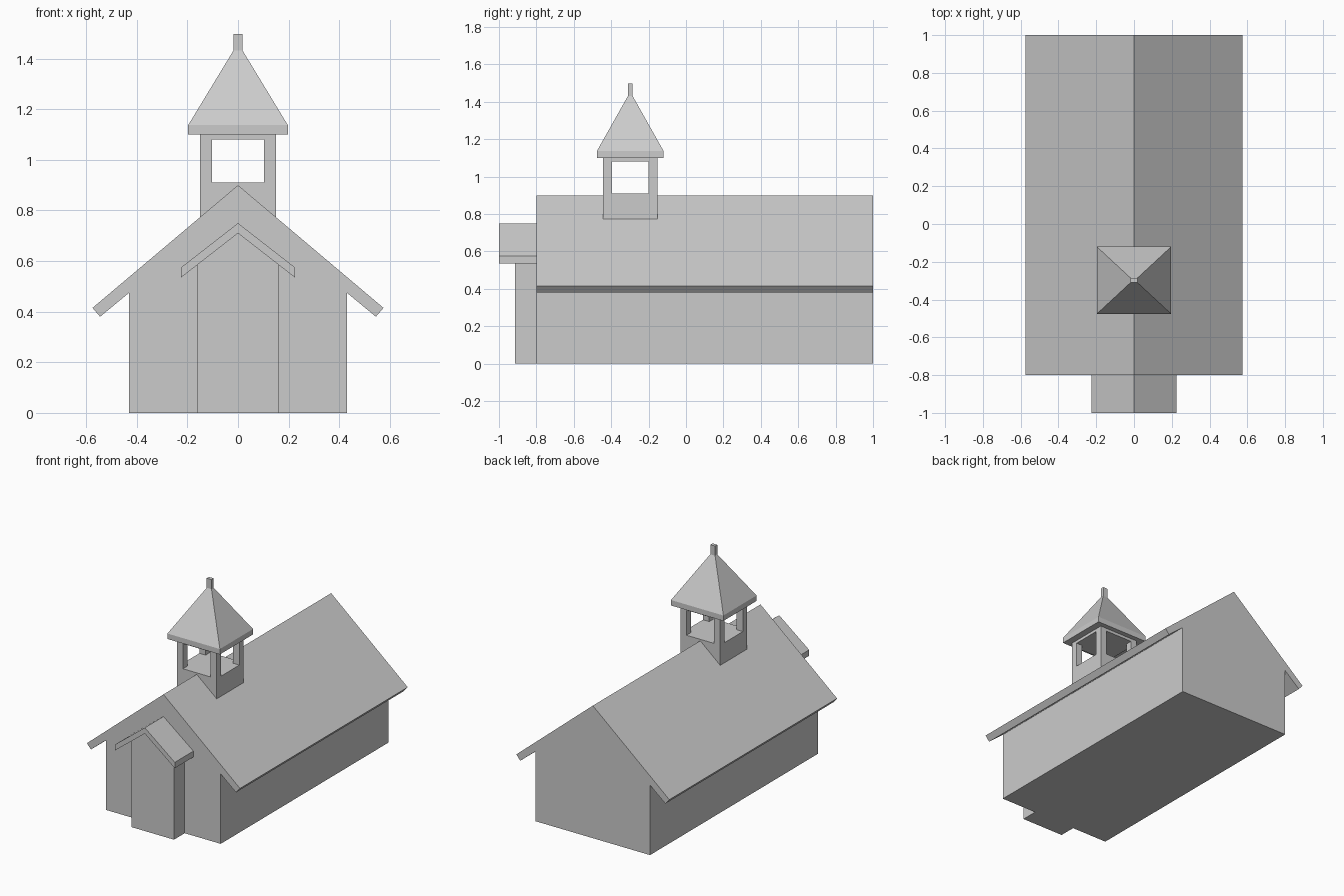
import bpy
import bmesh

default = bpy.data.objects.get("Cube")
if default:
    bpy.data.objects.remove(default, do_unlink=True)

GREY = (0.6, 0.6, 0.6, 1.0)
grey = bpy.data.materials.new("plain_grey")
grey.use_nodes = True
grey.diffuse_color = GREY
grey.node_tree.nodes["Principled BSDF"].inputs["Base Color"].default_value = GREY


def finish(name, bm):
    bmesh.ops.recalc_face_normals(bm, faces=bm.faces)
    mesh = bpy.data.meshes.new(name)
    bm.to_mesh(mesh)
    bm.free()
    mesh.materials.append(grey)
    obj = bpy.data.objects.new(name, mesh)
    bpy.context.collection.objects.link(obj)
    return obj


def gable(name, half, y0, y1):
    """Extrude a profile, mirrored about x = 0, along y."""
    outline = half + [(-x, z) for x, z in reversed(half) if x > 0]
    bm = bmesh.new()
    face = bm.faces.new([bm.verts.new((x, y0, z)) for x, z in outline])
    new = bmesh.ops.extrude_face_region(bm, geom=[face])["geom"]
    verts = [v for v in new if isinstance(v, bmesh.types.BMVert)]
    bmesh.ops.translate(bm, verts=verts, vec=(0, y1 - y0, 0))
    return finish(name, bm)


def lofted(name, cx, cy, levels):
    """Stack rectangles given as (half width, half depth, height)."""
    bm = bmesh.new()
    rings = []
    for hx, hy, z in levels:
        rings.append([bm.verts.new((cx + sx * hx, cy + sy * hy, z))
                      for sx, sy in ((-1, -1), (1, -1), (1, 1), (-1, 1))])
    bm.faces.new(rings[0])
    bm.faces.new(rings[-1])
    for low, high in zip(rings, rings[1:]):
        for i in range(4):
            j = (i + 1) % 4
            bm.faces.new((low[i], low[j], high[j], high[i]))
    return finish(name, bm)


def box(name, cx, cy, hx, hy, z0, z1):
    return lofted(name, cx, cy, [(hx, hy, z0), (hx, hy, z1)])


# Main hall with overhanging eaves
gable("hall", [(0.43, 0), (0.43, 0.475), (0.545, 0.38), (0.575, 0.415), (0, 0.9)],
      -0.8, 1.0)

# Entrance porch and its pitched roof
gable("porch", [(0.16, 0), (0.16, 0.586), (0, 0.71)], -0.915, -0.8)
roof = [(0, 0.71), (0.225, 0.535), (0.225, 0.575), (0, 0.75)]
bm = bmesh.new()
rings = [[bm.verts.new((x, y, z)) for x, z in
          roof + [(-x, z) for x, z in roof[2:0:-1]]] for y in (-1.0, -0.8)]
for ring in rings:
    bm.faces.new(ring[:4])
    bm.faces.new([ring[0], ring[3], ring[4], ring[5]])
for i in range(6):
    j = (i + 1) % 6
    bm.faces.new((rings[0][i], rings[0][j], rings[1][j], rings[1][i]))
finish("porch_roof", bm)

# Open bell tower: base, four corner posts and a head frame
CY = -0.298
HX, HY, POST = 0.15, 0.145, 0.0235
box("tower_base", 0, CY, HX, HY, 0.7, 0.91)
for sx, side in ((-1, "right"), (1, "left")):
    for sy, end in ((-1, "front"), (1, "back")):
        box(f"tower_post_{end}_{side}", sx * (HX - POST), CY + sy * (HY - POST),
            POST, POST, 0.91, 1.08)
box("tower_head", 0, CY, HX, HY, 1.08, 1.1)

# Spire and finial
lofted("spire", 0, CY, [(0.197, 0.178, 1.1), (0.197, 0.178, 1.137),
                        (0.018, 0.012, 1.432)])
box("finial", 0, CY, 0.018, 0.012, 1.432, 1.497)
